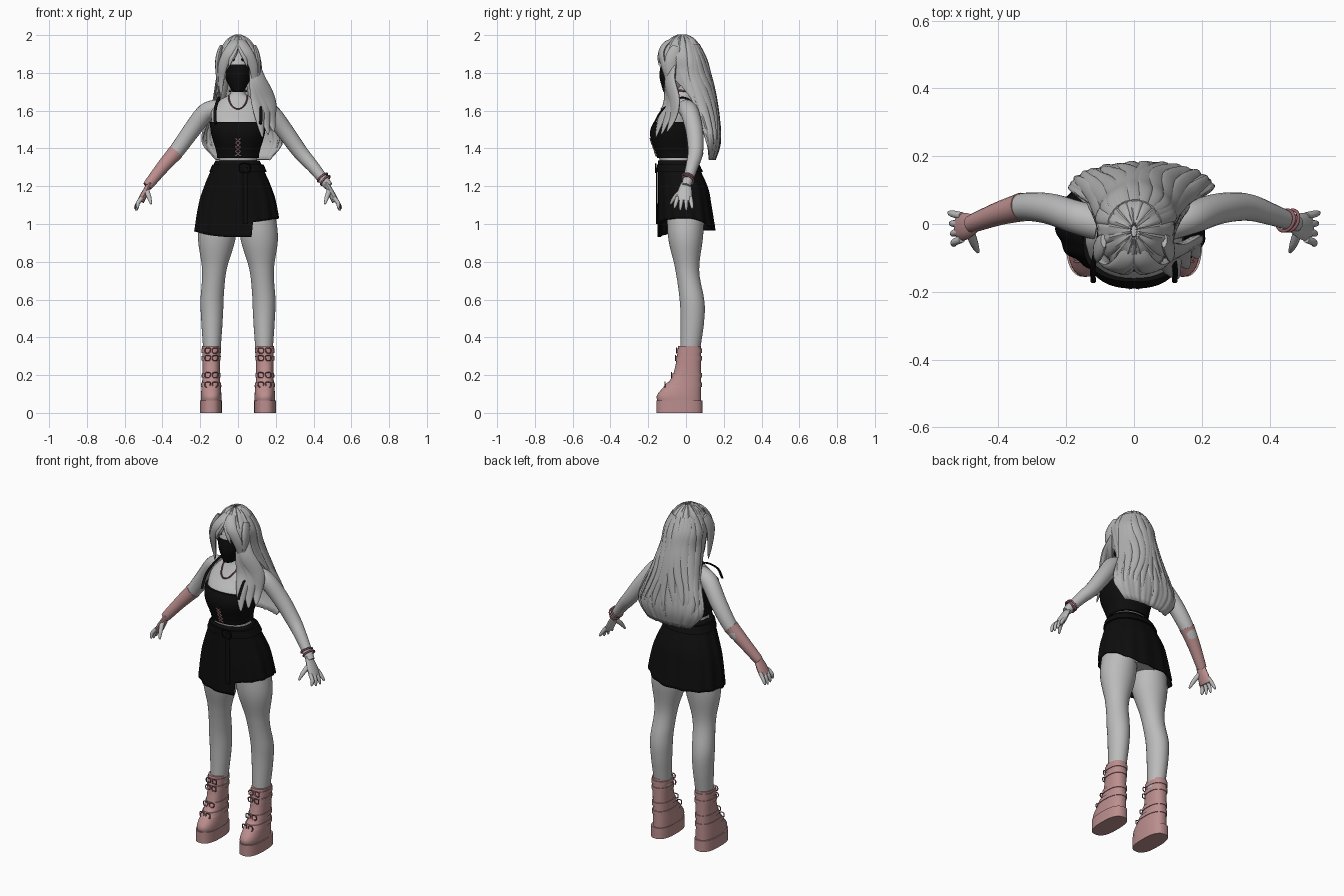
import bpy, bmesh, math, random
from math import sin, cos, pi, tau
from mathutils import Vector

random.seed(4)
if "Cube" in bpy.data.objects:
    bpy.data.objects.remove(bpy.data.objects["Cube"])


def material(name, red, green, blue):
    mat = bpy.data.materials.new(name)
    mat.use_nodes = True
    mat.diffuse_color = (red, green, blue, 1)
    mat.node_tree.nodes["Principled BSDF"].inputs["Base Color"].default_value = mat.diffuse_color
    return mat


SKIN = material("pale_skin", .5, .5, .5)
HAIR = material("grey_hair", .44, .44, .44)
BLACK = material("black_cloth", .004, .004, .004)
PINK = material("dusty_pink", .5, .27, .27)
ROSE = material("dark_rose", .28, .11, .13)


# ---- helpers ----
def smooth(rows, steps):
    """Catmull-Rom interpolation through rows of numbers."""
    last = len(rows) - 1
    out = []
    for i in range(last):
        before, start, end, after = (rows[max(0, min(last, i + k))] for k in (-1, 0, 1, 2))
        for step in range(steps):
            t = step / steps
            out.append([b + t/2 * (c - a + t * (2*a - 5*b + 4*c - d + t * (3*(b - c) + d - a)))
                        for a, b, c, d in zip(before, start, end, after)])
    return out + [list(rows[last])]


def track(rows):
    """Lookup of an interpolated ring by height."""
    dense = smooth(rows, 40)
    return lambda z: [z] + min(dense, key=lambda row: abs(row[0] - z))[1:]


def oval(ring, angle, power=2.0, grow=0.0):
    """Point on a rounded section: height, half width, front, back."""
    z, half, front, back = ring[:4]
    c, s = cos(angle), sin(angle)
    x = (half + grow) * math.copysign(abs(c) ** (2 / power), c)
    y = ((back - front) / 2 + grow) * math.copysign(abs(s) ** (2 / power), s)
    return Vector((x, (front + back) / 2 + y, z))


def grid(name, rows, mat, closed=True, caps=True, thick=0):
    bm = bmesh.new()
    verts = [[bm.verts.new(point) for point in row] for row in rows]
    count = len(rows[0])
    for low, high in zip(verts, verts[1:]):
        for j in range(count if closed else count - 1):
            k = (j + 1) % count
            bm.faces.new((low[j], low[k], high[k], high[j]))
    if closed and caps:
        bm.faces.new(verts[0])
        bm.faces.new(verts[-1])
    bmesh.ops.recalc_face_normals(bm, faces=bm.faces)
    mesh = bpy.data.meshes.new(name)
    bm.to_mesh(mesh)
    bm.free()
    obj = bpy.data.objects.new(name, mesh)
    bpy.context.collection.objects.link(obj)
    mesh.materials.append(mat)
    if thick:
        solid = obj.modifiers.new("thickness", "SOLIDIFY")
        solid.thickness = thick
        solid.offset = 0
    bpy.ops.object.select_all(action="DESELECT")
    obj.select_set(True)
    bpy.context.view_layer.objects.active = obj
    bpy.ops.object.shade_smooth_by_angle(angle=pi / 4)
    return obj


def loft(name, shape, bottom, top, mat, power=2.0, grow=0.0, centre=lambda z: 0, count=30, around=40):
    """Stack of oval sections between two heights."""
    rows = []
    for i in range(count + 1):
        z = bottom + (top - bottom) * i / count
        shift = Vector((centre(z), 0, 0))
        rows.append([oval(shape(z), tau * j / around, power, grow) + shift for j in range(around)])
    return grid(name, rows, mat)


def sweep(name, points, width, mat, wide=(0, 1, 0), thin=1.0, mirror=1, around=12):
    """Oval tube along a path; width is a function of the distance along it."""
    flip = Vector((mirror, 1, 1))
    path = [Vector(point) * flip for point in smooth(points, 6)]
    last = len(path) - 1
    rows = []
    for i, point in enumerate(path):
        along = (path[min(i + 1, last)] - path[max(i - 1, 0)]).normalized()
        across = Vector(wide) * flip
        across = (across - along * across.dot(along)).normalized() * width(i / last)
        up = along.cross(across) * thin
        rows.append([point + across * cos(tau * j / around) + up * sin(tau * j / around)
                     for j in range(around)])
    return grid(name, rows, mat)


def cord(name, points, radius, mat, mirror=1):
    return sweep(name, points, lambda t: radius, mat, (.2, .9, .3), mirror=mirror, around=8)


def lock(name, points, width, wide, mirror=1):
    """Flat strand of hair ending in a point."""
    return sweep(name, points, lambda t: width * sin(pi * (.2 + .77 * t)), HAIR, wide, .4, mirror)


def buckle(name, x, y, z, width, height, mat, mirror=1):
    corners = ((-1, -1), (1, -1), (1, 1), (-1, 1), (-1, -1))
    cord(name, [(x + a * width, y, z + b * height) for a, b in corners], .003, mat, mirror)


# ---- torso and cropped top ----
body = track([(1, .15, -.1, .1), (1.2, .14, -.12, .07), (1.34, .1, -.14, .04), (1.47, .13, -.18, .05),
              (1.54, .14, -.16, .05), (1.6, .14, -.11, .05), (1.66, .09, -.07, .04),
              (1.69, .04, -.06, .03), (1.75, .04, -.06, .03)])
loft("torso", body, 1, 1.75, SKIN, 2.2, count=60)
loft("cropped_top", body, 1.35, 1.54, BLACK, 2.4, .01)
for i in range(4):
    z = 1.36 + i * .023
    front = [oval(body(z + step), -pi/2, grow=.013).y for step in (0, .024)]
    for side in (-1, 1):
        cord("lacing", [(-.014, front[0], z), (.014, front[1], z + .024)], .003, PINK, side)
for side in (-1, 1):
    sweep("shoulder_strap", [(.12, -.17, 1.53), (.12, -.12, 1.61), (.1, -.02, 1.67), (.11, .05, 1.62),
                             (.12, .06, 1.53)], lambda t: .008, BLACK, (1, 0, 0), .6, side)

# ---- head, with the mask as faces of its lower front ----
skull = track([(1.7, .03, -.12, -.04), (1.78, .07, -.14, .04), (1.86, .08, -.13, .07),
               (1.92, .08, -.11, .07), (1.97, .03, -.07, .02)])
head = loft("head", skull, 1.7, 1.97, SKIN, around=60)
head.data.materials.append(BLACK)
for face in head.data.polygons:
    spot = face.center
    if spot.z < 1.845 and spot.y < -.06 and abs(spot.x) < .065:
        face.material_index = 1
for side in (-1, 1):
    eye = [oval(skull(1.87), angle - pi/2, grow=.001) for angle in (.2, .4, .6)]
    sweep("eye", eye, lambda t: .002 + .007 * sin(pi * t), BLACK, (0, 0, 1), .4, side)

# ---- wrap skirt: uneven hem, overlapping front panel ----
flare = track([(.9, .23, -.14, .16), (1.1, .2, -.14, .13), (1.2, .17, -.14, .11), (1.34, .11, -.14, .045)])


def skirt_point(angle, t):
    across = cos(angle)
    panel = sin(angle) < 0 and across < .28
    if panel:
        hem = .93 + .03 * across ** 2
    elif sin(angle) < 0:
        hem = 1 + .03 * across
    else:
        hem = .965 + .065 * max(0, across) ** 2
    z = 1.335 + (hem - 1.335) * t
    return oval(flare(z), angle, 2.3, .004 * t * sin(angle * 14) + .005 * panel)


grid("wrap_skirt", [[skirt_point(tau * j / 120, i / 24) for j in range(120)] for i in range(25)],
     BLACK, caps=False, thick=.006)
loft("belt", flare, 1.275, 1.315, BLACK, 2.3, .014, count=4)
sweep("hanging_strap", [(.04, -.155, z) for z in (1.3, 1.1, 1)], lambda t: .014, BLACK, (1, 0, 0), .3)
buckle("belt_buckle", .035, -.16, 1.295, .025, .02, BLACK)

# ---- limbs and boots ----
leg = track([(.3, .044, -.03, .07), (.55, .06, -.03, .1), (.75, .064, -.055, .07),
             (.93, .1, -.095, .09), (1.1, .09, -.1, .1)])
boot = track([(.06, .054, -.15, .08), (.1, .054, -.15, .08), (.2, .046, -.07, .08), (.36, .048, -.04, .08)])
arm = [(.1, 0, 1.61), (.17, .02, 1.59), (.25, .045, 1.49), (.33, .05, 1.38), (.4, .03, 1.3), (.48, 0, 1.2)]
for side, tag in ((-1, "right_"), (1, "left_")):
    loft(tag + "leg", leg, .3, 1.1, SKIN, centre=lambda z: side * (.138 - .08 * max(0, z - .6)))
    loft(tag + "boot", boot, .06, .355, PINK, 2.4, centre=lambda z: side * .142)
    loft(tag + "platform_sole", lambda z: (z, .058, -.156, .087), 0, .065, PINK, 2.6,
         centre=lambda z: side * .144, count=1)
    for z in (.15, .2, .29, .33):
        loft(tag + "boot_strap", boot, z - .012, z + .012, PINK, 2.4, .004,
             centre=lambda z: side * .142, count=4)
        for x in (.12, .16):
            buckle(tag + "boot_buckle", x, boot(z)[2] - .006, z, .012, .011, ROSE, side)
    sweep(tag + "arm", arm, lambda t: .05 - .027 * t * t, SKIN, mirror=side, around=20)
    sweep(tag + "palm", [(.465, 0, 1.22), (.49, -.006, 1.17), (.515, -.01, 1.12)],
          lambda t: .022 + .019 * sin(2 * t), PINK if side < 0 else SKIN, thin=.45, mirror=side)
    for k in range(4):
        y = -.045 + k * .023
        tip = 1.07 + .005 * (k - 1.5) ** 2
        sweep(tag + "finger", [(.508, y, 1.14), (.53, y * 1.2, 1.11), (.53 + .006 * k, y * 1.4, tip)],
              lambda t: .011 - .008 * t ** 4, SKIN, mirror=side)
    sweep(tag + "thumb", [(.485, -.02, 1.18), (.47, -.06, 1.14), (.46, -.083, 1.105)],
          lambda t: .014 - .01 * t ** 2, SKIN, mirror=side)
sweep("right_glove", arm[3:], lambda t: .043 - .017 * t, PINK, mirror=-1, around=20)


# ---- jewellery ----
def band(name, centre, axis, radius):
    turn = Vector(axis).to_track_quat("Z", "Y").to_euler()
    bpy.ops.mesh.primitive_torus_add(location=centre, rotation=turn, major_radius=radius, minor_radius=.005)
    bpy.context.object.name = name
    bpy.context.object.data.materials.append(ROSE)
    bpy.ops.object.shade_smooth()


for shift in (0, .015):
    band("left_bracelet", (.447 + shift, .01, 1.246 - shift), (.6, -.25, -.7 + shift * 8), .032)
band("choker", (0, -.016, 1.705), (0, .1, 1), .045)
cord("necklace", [(.05 * sin(a), -.05 - .08 * cos(a), 1.68 - .07 * cos(a))
                  for a in (k * pi / 10 for k in range(-5, 6))], .004, ROSE)

# ---- hair: shell, back locks, parted fringe, front locks ----
mane = track([(2, .01, -.04, 0, pi), (1.97, .06, -.09, .05, pi), (1.89, .107, -.135, .095, 3),
              (1.8, .11, -.12, .12, 2.4), (1.65, .14, -.04, .155, 1.8), (1.45, .21, .03, .18, 1.6),
              (1.34, .15, .06, .15, 1.2)])


def mane_point(z, angle, grow):
    """Point on the mane, which drifts toward the left lower down."""
    return oval(mane(z), angle, 2, grow) + Vector((.04 * (2 - z), 0, 0))


sheet = []
for i in range(41):
    z = 2 - .66 * (i / 40) ** 1.6
    half = min(pi, mane(z)[4])
    angles = [pi/2 + half * j / 40 for j in range(-40, 41)]
    sheet.append([mane_point(z, a, .002 * (sin(a * 19) + sin(a * 31 + z * 8))) for a in angles])
grid("hair_shell", sheet, HAIR, closed=False, thick=.008)
for k in range(-5, 6):
    angle = pi/2 + k / 4
    end = random.uniform(1.36, 1.45)
    strand = [mane_point(1.95 + (end - 1.95) * i / 7, angle + .08 * sin(i + k), .002) for i in range(8)]
    lock("back_lock", strand, .028, (sin(angle), -cos(angle), 0))
for side in (-1, 1):
    lock("crown_lock", [(.01, -.04, 1.98), (.022, -.1, 1.96), (.05, -.13, 1.91), (.08, -.12, 1.84),
                        (.09, -.1, 1.76), (.09, -.09, 1.68)], .03, (1, .4, 0), side)
    lock("fringe_lock", [(.004, -.09, 1.97), (.014, -.13, 1.93), (.035, -.145, 1.88), (.05, -.14, 1.83)],
         .015, (1, .3, 0), side)
    lock("temple_lock", [(.09, -.05, 1.94), (.108, -.08, 1.85), (.1, -.07, 1.68)], .035, (0, 1, 0), side)
for k in range(3):
    x = .03 * k
    lock("left_front_lock", [(.085, -.07, 1.86), (.095 + x/3, -.085, 1.76), (.105 + x, -.09 + x/2, 1.65),
                             (.115 + x, -.13 + x, 1.56), (.13 + x, -.16 + x, 1.46 + x/2)], .045, (1, .7, 0))
